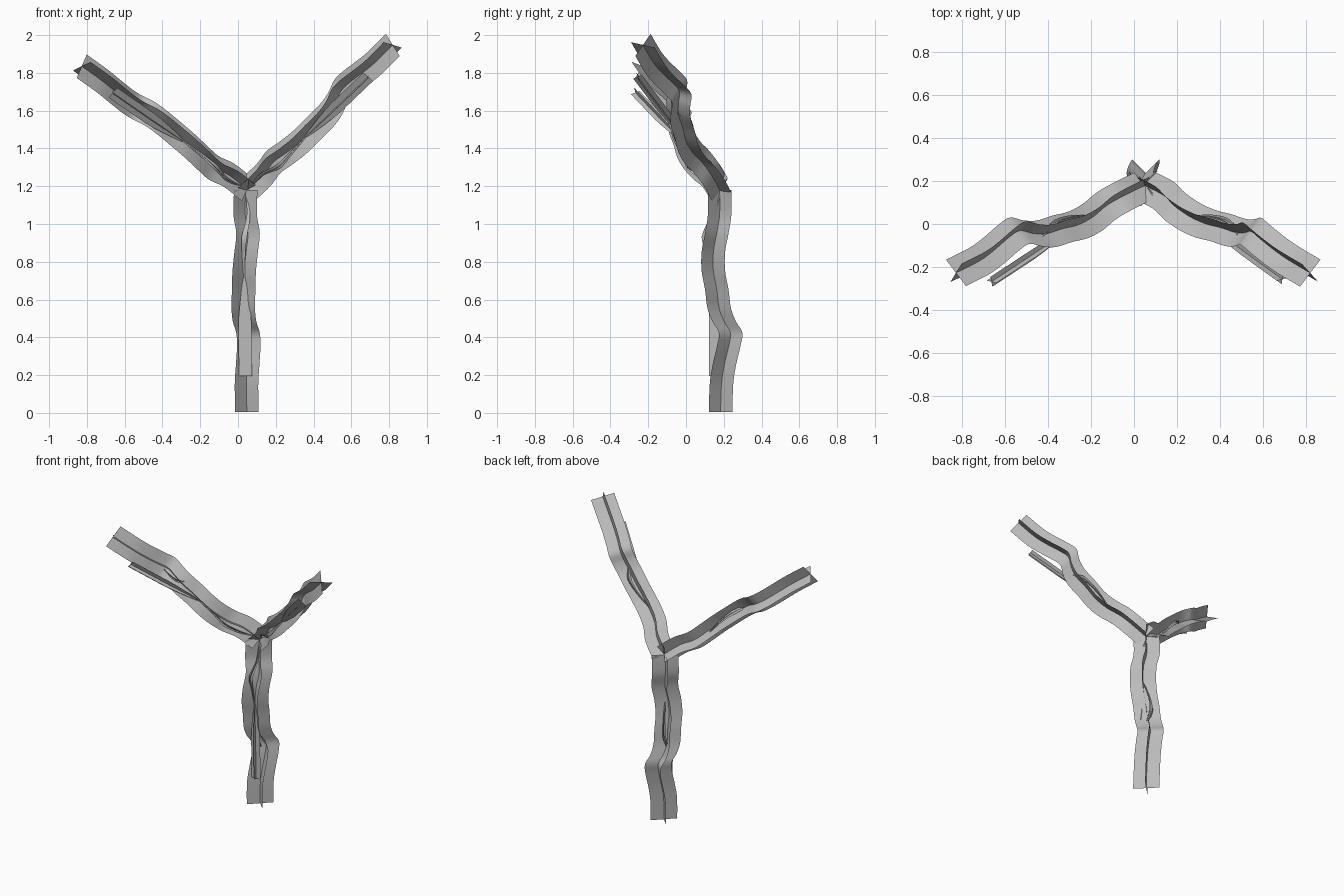
import bpy
from mathutils import Vector

if "Cube" in bpy.data.objects:
    bpy.data.objects.remove(bpy.data.objects["Cube"], do_unlink=True)

grey = bpy.data.materials.new("plain_grey")
grey.use_nodes = True
grey.diffuse_color = (0.5, 0.5, 0.5, 1)
grey.node_tree.nodes["Principled BSDF"].inputs["Base Color"].default_value = (0.5, 0.5, 0.5, 1)

HUB = Vector((0.045, 0.178, 1.18))
LENGTH = 1.18

# Centre line of a branch: distance from the hub, sideways and backward sway
SWAY = [(0, -.004, 0), (.13, -.007, 0), (.23, .008, -.015), (.33, -.002, -.033),
        (.43, -.012, -.033), (.53, -.015, -.015), (.63, -.017, -.002),
        (.70, -.010, .025), (.76, .008, .058), (.83, .012, .048),
        (.93, .006, .025), (1.03, 0, .010), (1.18, .002, .005)]


def smooth_path(points, steps=5):
    """Catmull-Rom curve through the points."""
    pts = [Vector(p) for p in points]
    out = []
    for i in range(len(pts) - 1):
        a, b, c = pts[max(i - 1, 0)], pts[i], pts[i + 1]
        d = pts[min(i + 2, len(pts) - 1)]
        for s in range(steps):
            k = s / steps
            out.append(b + (c - a) * (k / 2) + (a * 2 - b * 5 + c * 4 - d) * (k * k / 2)
                       + (b * 3 - a - c * 3 + d) * (k ** 3 / 2))
    return out + [pts[-1]]


def cross_ribbons(name, path, halves, frame):
    """Two or more flat ribbons that share a path; halves(f) gives (side, back) half widths."""
    side, back, along = frame
    verts, faces = [], []
    for k in range(len(halves(0))):
        base = len(verts)
        for i, p in enumerate(path):
            centre = HUB + along * p.x + side * p.y + back * p.z
            hs, hb = halves(i / (len(path) - 1))[k]
            off = side * hs + back * hb
            verts += [centre - off, centre + off]
            if i:
                j = base + 2 * i
                faces.append((j - 2, j - 1, j + 1, j))
    mesh = bpy.data.meshes.new(name)
    mesh.from_pydata(verts, [], faces)
    mesh.materials.append(grey)
    mesh.shade_smooth()
    obj = bpy.data.objects.new(name, mesh)
    bpy.context.collection.objects.link(obj)


def branch(name, reach, back, half, strip_out):
    along = reach.normalized()
    back = (back - along * back.dot(along)).normalized()
    side = along.cross(back)
    frame = (side, back, along * (reach.length / LENGTH))

    # Main wavy branch: crossed ribbons on the diagonals
    h = half * 0.7071
    cross_ribbons(name, smooth_path(SWAY), lambda f: [(h, h), (h, -h)], frame)

    # Straight offshoot that leaves the front of the branch and widens
    def offshoot(f):
        w = min(1, 0.15 + f * 1.9)
        return [(0.035 * w, 0), (0, 0.025 * w)]
    cross_ribbons(name + "_offshoot",
                  smooth_path([(.47, -.012, -.035), (.72, -.008, -.035 + (strip_out + .035) / 2),
                               (.99, -.005, strip_out)]), offshoot, frame)

    # Thin tendrils that weave around the branch
    def tendril(f):
        w = 0.012 * (1 - abs(2 * f - 1)) + 0.003
        return [(w, 0), (0, w)]
    cross_ribbons(name + "_upper_tendril",
                  smooth_path([(.03, 0, 0), (.14, .01, -.04), (.25, -.012, -.08),
                               (.34, -.015, -.06), (.47, -.012, -.035)]), tendril, frame)
    cross_ribbons(name + "_lower_tendril",
                  smooth_path([(.35, .01, -.02), (.47, -.01, .02), (.58, -.02, .03),
                               (.68, -.015, -.01), (.78, 0, .02)]), tendril, frame)


branch("trunk", Vector((0, 0, -1.175)), Vector((0, 1, 0)), 0.088, -0.03)
branch("left_branch", Vector((.775, -.41, .765)), Vector((.093, .92, .39)), 0.08, -0.10)
branch("right_branch", Vector((-.87, -.41, .655)), Vector((-.17, .92, .34)), 0.08, -0.11)
